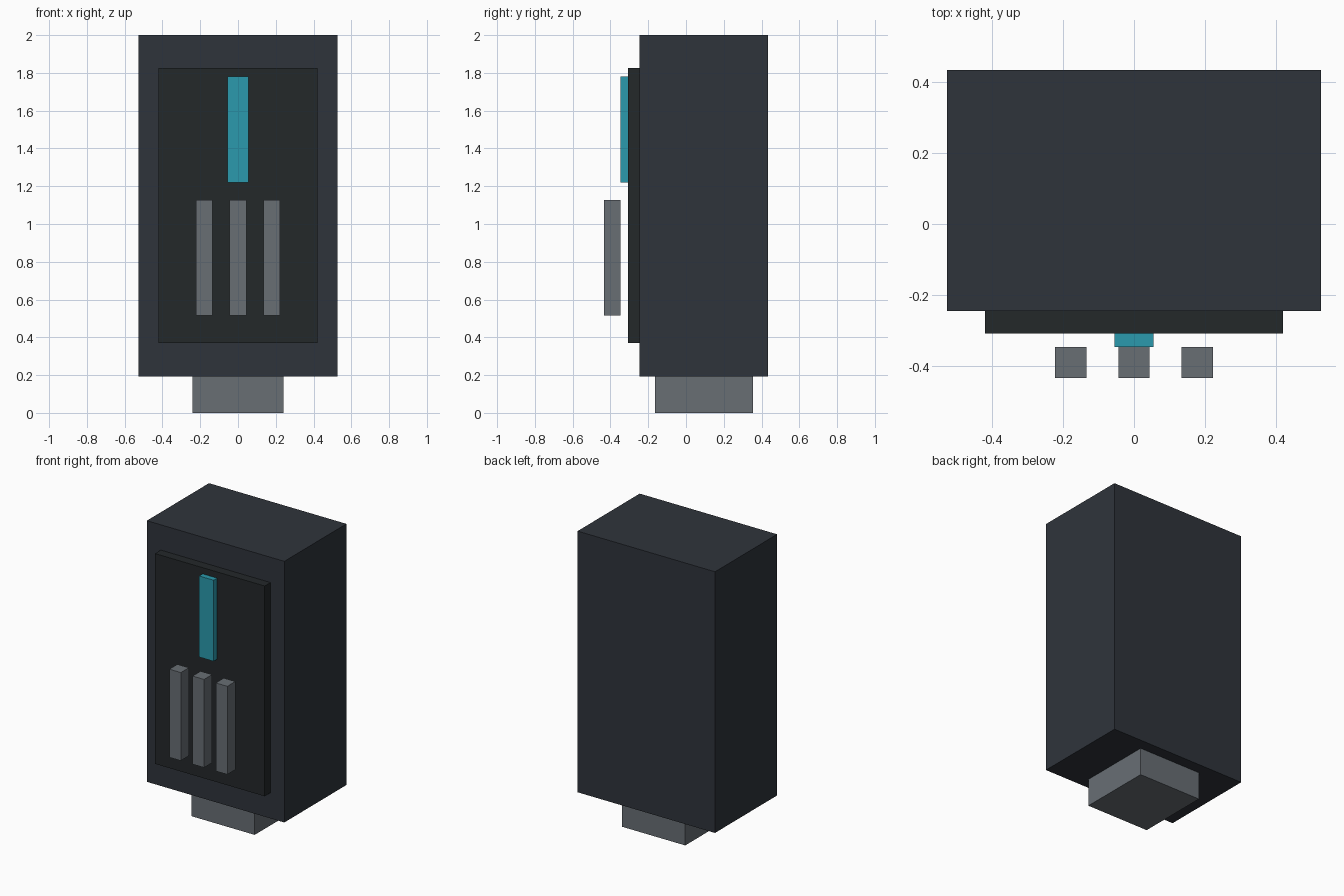
import bpy

if "Cube" in bpy.data.objects:
    bpy.data.objects.remove(bpy.data.objects["Cube"])


def material(name, rgb):
    m = bpy.data.materials.new(name)
    m.diffuse_color = (*rgb, 1)
    m.use_nodes = True
    m.node_tree.nodes["Principled BSDF"].inputs["Base Color"].default_value = m.diffuse_color
    return m


def box(name, x, y, z, mat):
    """Box from (min, max) ranges on each axis."""
    bpy.ops.mesh.primitive_cube_add(size=1, location=[sum(r) / 2 for r in (x, y, z)])
    ob = bpy.context.object
    ob.name = name
    ob.scale = [r[1] - r[0] for r in (x, y, z)]
    bpy.ops.object.transform_apply(location=False, rotation=False, scale=True)
    ob.data.materials.append(mat)
    return ob


dark = material("dark_casing", (0.028, 0.034, 0.044))
black = material("black_panel", (0.017, 0.021, 0.023))
grey = material("grey_metal", (0.138, 0.156, 0.175))
teal = material("teal_light", (0.024, 0.323, 0.418))

# Mounting foot and main casing
box("foot", (-0.242, 0.242), (-0.163, 0.354), (0, 0.193), grey)
box("casing", (-0.526, 0.526), (-0.245, 0.434), (0.193, 2.0), dark)

# Raised front panel with indicator strip
box("front_panel", (-0.42, 0.42), (-0.308, -0.245), (0.37, 1.825), black)
box("indicator", (-0.055, 0.055), (-0.346, -0.308), (1.221, 1.782), teal)

# Three bars floating in front of the panel
for i in range(3):
    cx = (i - 1) * 0.178
    box(f"grille_bar_{i + 1}", (cx - 0.044, cx + 0.044), (-0.434, -0.346), (0.516, 1.126), grey)
